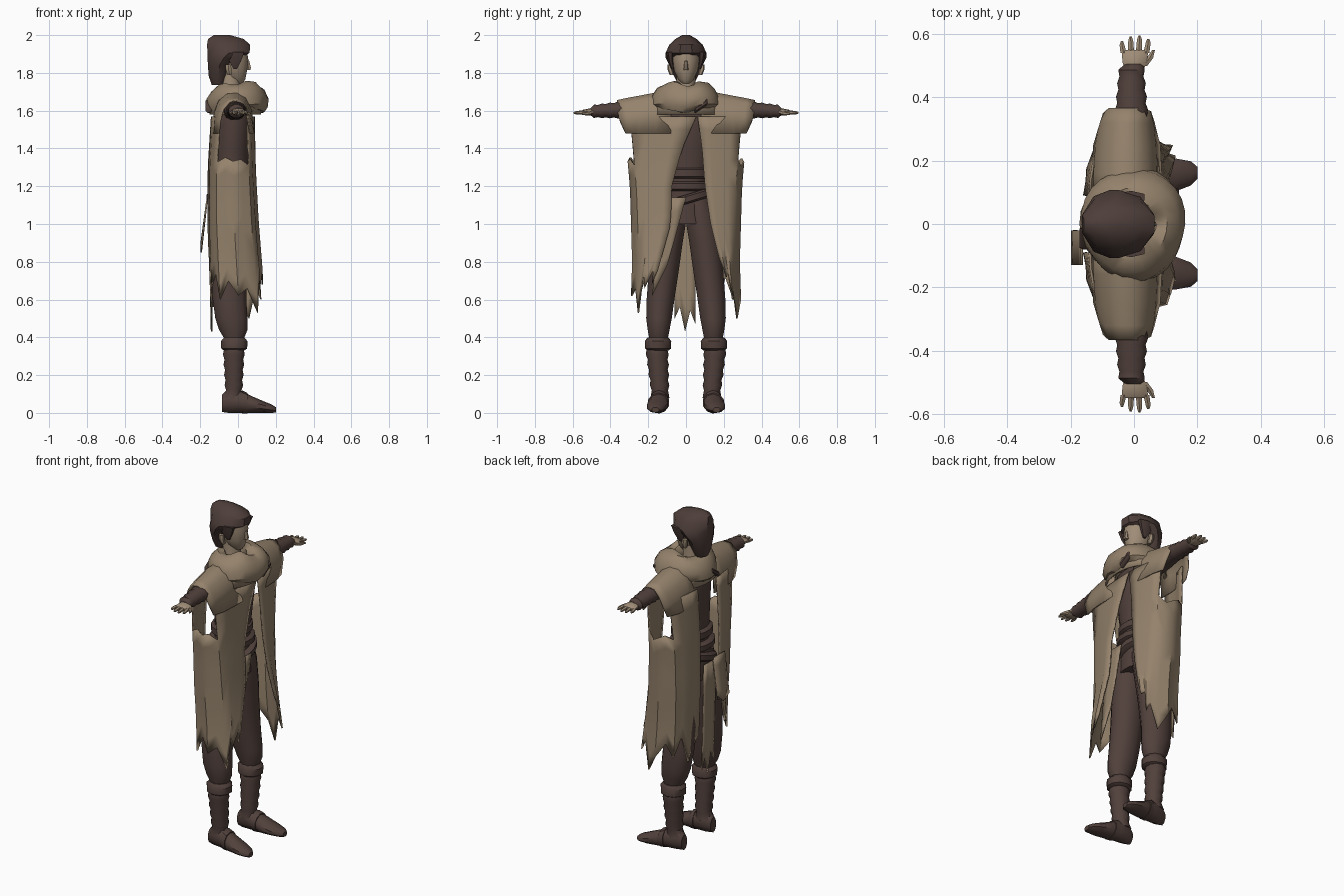
import bpy, bmesh, math
from mathutils import Vector

def mat(name, c):
    m = bpy.data.materials.new(name)
    m.diffuse_color = (*c, 1)
    return m

CLOTH = mat("tan cloth", (0.30, 0.225, 0.15))
SKIN = mat("skin", (0.35, 0.265, 0.185))
DARK = mat("dark brown", (0.082, 0.052, 0.044))
HAIR = mat("hair brown", (0.075, 0.048, 0.041))

def finish(name, bm, m, mirror=False, thick=0, smooth=True):
    bmesh.ops.recalc_face_normals(bm, faces=bm.faces)
    me = bpy.data.meshes.new(name)
    bm.to_mesh(me)
    bm.free()
    me.materials.append(m)
    ob = bpy.data.objects.new(name, me)
    bpy.context.collection.objects.link(ob)
    if mirror:
        ob.modifiers.new("mirror", 'MIRROR').use_axis = (False, True, False)
    if thick:
        s = ob.modifiers.new("thick", 'SOLIDIFY')
        s.thickness, s.offset = thick, 0
    if smooth:
        bpy.ops.object.select_all(action='DESELECT')
        ob.select_set(True)
        bpy.context.view_layer.objects.active = ob
        bpy.ops.object.shade_smooth_by_angle(angle=math.radians(40))
    return ob

def place(axis, t, a, b):
    return {'x': (t, a, b), 'y': (a, t, b), 'z': (a, b, t)}[axis]

def loft(name, axis, rows, m, n=12, mirror=False, caps=True, tilt=(0, 0), thick=0):
    """rows: (position on axis, centre a, centre b, radius a, radius b)"""
    bm = bmesh.new()
    rings = []
    for t, a, b, ra, rb in rows:
        ring = []
        for i in range(n):
            w = 2 * math.pi * (i + .5) / n
            p = Vector(place(axis, t, a + ra * math.cos(w), b + rb * math.sin(w)))
            p.z += tilt[0] * p.x + tilt[1] * p.y
            ring.append(bm.verts.new(p))
        rings.append(ring)
    for r, s in zip(rings, rings[1:]):
        for i in range(n):
            bm.faces.new((r[i], r[(i + 1) % n], s[(i + 1) % n], s[i]))
    if caps:
        bm.faces.new(rings[0])
        bm.faces.new(rings[-1])
    return finish(name, bm, m, mirror, thick)

def sheet(name, grid, m, skip=lambda c: False, mirror=False):
    bm = bmesh.new()
    vs = [[bm.verts.new(p) for p in row] for row in grid]
    for r, s in zip(vs, vs[1:]):
        for i in range(len(r) - 1):
            q = (r[i], r[i + 1], s[i + 1], s[i])
            if not skip((sum((v.co for v in q), Vector()) / 4, i)):
                bm.faces.new(q)
    return finish(name, bm, m, mirror, 0.008)

def lerp(tab, z):
    """piecewise linear lookup, table sorted by falling z"""
    for (z0, v0), (z1, v1) in zip(tab, tab[1:]):
        if z >= z1:
            k = min(1, (z0 - z) / (z0 - z1))
            return v0 + (v1 - v0) * k
    return tab[-1][1]

# feet, wrapped boots and cuffs
loft("shoe", 'x', [(-.085, .138, .05, .028, .045), (-.05, .138, .065, .045, .065),
     (.01, .142, .06, .05, .06), (.07, .148, .045, .056, .045), (.13, .155, .032, .055, .032),
     (.18, .16, .022, .04, .022), (.2, .162, .016, .02, .014)], DARK, 10, True)
shaft = [(.08, -.03, .138, .055, .05)]
for i in range(9):
    z = .12 + i * .027
    r = .043 + .012 * i / 8 + (.007 if i % 2 else 0)
    shaft.append((z, -.022, .138 + .002 * i, r, r))
loft("boot_wraps", 'z', shaft, DARK, 10, True)
loft("boot_cuff", 'z', [(.33, -.02, .148, .055, .055), (.34, -.02, .148, .072, .068),
     (.38, -.02, .148, .074, .07), (.4, -.02, .148, .055, .055)], DARK, 10, True)
loft("shoe_strap", 'x', [(.02, .143, .058, .054, .062), (.05, .146, .052, .059, .054)], DARK, 10, True)
# trousers
loft("trouser_leg", 'z', [(.39, -.02, .145, .052, .05), (.44, -.025, .145, .078, .06),
     (.5, -.035, .143, .088, .07), (.6, -.045, .135, .092, .076), (.75, -.05, .118, .098, .082),
     (.9, -.045, .1, .1, .085), (1.05, -.04, .075, .1, .085), (1.15, -.04, .06, .09, .07)], DARK, 12, True)
# torso and belts
loft("torso", 'z', [(1.0, -.04, 0, .1, .14), (1.12, -.04, 0, .1, .125), (1.25, -.035, 0, .09, .11),
     (1.4, -.03, 0, .095, .13), (1.52, -.025, 0, .1, .15), (1.62, -.025, 0, .085, .15),
     (1.67, -.03, 0, .06, .08)], DARK, 16)
for name, z, h, tilt, r in (("waist_sash", 1.27, .03, 0, .108), ("belt", 1.2, .025, 0, .12),
                            ("slung_belt", 1.13, .025, .3, .13)):
    loft(name, 'z', [(z - h, -.04, 0, r - .015, r + .005), (z - h * .6, -.04, 0, r, r + .02),
         (z + h * .6, -.04, 0, r, r + .02), (z + h, -.04, 0, r - .015, r + .005)], DARK, 16, tilt=(0, tilt))
# arms with wrapped forearms
arm = [(.1, -.02, 1.6, .06, .055), (.24, -.015, 1.605, .058, .052)]
for i in range(8):
    r = .05 - .0018 * i + (.006 if i % 2 else 0)
    arm.append((.34 + i * .021, -.008, 1.604 - .001 * i, r, r * .85))
arm.append((.505, 0, 1.595, .03, .02))
loft("wrapped_arm", 'y', arm, DARK, 12, True)
# hands
loft("palm", 'y', [(.48, 0, 1.594, .028, .018), (.51, .002, 1.593, .04, .019),
     (.545, .003, 1.591, .044, .014), (.55, .003, 1.59, .038, .01)], SKIN, 10, True)
for i, tip in enumerate((.578, .592, .595, .585)):
    x = -.033 + i * .024
    loft("finger", 'y', [(.54, x, 1.591, .011, .011), (tip - .012, x * 1.15, 1.589, .009, .009),
         (tip, x * 1.15, 1.588, .004, .004)], SKIN, 6, True)
loft("thumb", 'y', [(.5, .03, 1.59, .014, .013), (.525, .05, 1.585, .012, .011),
     (.55, .062, 1.583, .005, .005)], SKIN, 6, True)
# neck, face, ears, hair
loft("neck", 'z', [(1.6, -.04, 0, .065, .065), (1.68, -.04, 0, .052, .05), (1.8, -.04, 0, .055, .05)], SKIN, 10)
loft("face", 'z', [(1.745, -.005, 0, .03, .022), (1.765, -.012, 0, .052, .042), (1.81, -.03, 0, .08, .064),
     (1.87, -.035, 0, .093, .075), (1.92, -.04, 0, .09, .075)], SKIN, 12)
loft("nose", 'z', [(1.815, .052, 0, .014, .013), (1.825, .055, 0, .016, .012), (1.865, .052, 0, .008, .007)], SKIN, 6)
loft("ear", 'z', [(1.79, -.045, .075, .012, .012), (1.82, -.05, .085, .018, .014),
     (1.845, -.052, .085, .016, .012)], SKIN, 6, True)
loft("hair", 'z', [(1.735, -.105, 0, .035, .04), (1.78, -.105, 0, .052, .062), (1.84, -.098, 0, .065, .088),
     (1.88, -.075, 0, .09, .108), (1.905, -.05, 0, .117, .108), (1.95, -.05, 0, .12, .088),
     (1.98, -.065, 0, .098, .055), (2.0, -.085, 0, .045, .02)], HAIR, 10)
loft("sideburn", 'z', [(1.82, -.015, .07, .01, .008), (1.86, -.015, .08, .035, .014),
     (1.91, -.01, .085, .05, .02)], HAIR, 6, True)

# cowl: folded ring of cloth, dipping at the throat
bm = bmesh.new()
N, K = 28, 10
ring = []
for i in range(N):
    a = 2 * math.pi * i / N
    ca, sa = math.cos(a), math.sin(a)
    d = (a + math.pi) % (2 * math.pi) - math.pi
    zc = 1.675 + .012 * ca - .03 * math.exp(-(d / .45) ** 2)
    row = []
    for j in range(K):
        b = 2 * math.pi * j / K
        r = .056 + .006 * math.sin(3 * a + 2 * b)
        R = .108 + r * math.cos(b) - .35 * r * math.sin(b)
        row.append(bm.verts.new((R * ca - .002, R * 1.08 * sa, zc + r * 1.3 * math.sin(b))))
    ring.append(row)
for i in range(N):
    for j in range(K):
        r, s = ring[i], ring[(i + 1) % N]
        bm.faces.new((r[j], s[j], s[(j + 1) % K], r[(j + 1) % K]))
finish("cowl", bm, CLOTH)
loft("mantle", 'z', [(1.7, -.01, 0, .1, .12), (1.64, -.01, 0, .13, .18), (1.58, -.015, 0, .135, .2)],
     CLOTH, 20, caps=False, thick=.008)

# shoulder drapes over the arms
arch = [(-.125, 1.48), (-.118, 1.57), (-.095, 1.635), (-.05, 1.675), (.0, 1.68), (.045, 1.655), (.075, 1.59), (.09, 1.48)]
grid = []
for y, dz, k in ((.08, .02, 1), (.16, .012, 1), (.25, -.005, .95), (.32, -.018, .87), (.365, -.028, .75)):
    grid.append([(x * k - .006, y - .045 * max(0, 1.62 - z) / .14 * (y > .3), z + dz * (z > 1.5))
                 for x, z in arch])
sheet("shoulder_drape", grid, CLOTH, mirror=True)

# cape side panels with ragged hems and open armholes
OUT = [(1.56, .325), (1.4, .31), (1.2, .29), (.8, .275), (.4, .285)]
FRONT = [(1.56, .085), (1.3, .09), (1.0, .105), (.4, .15)]
REAR = [(1.56, -.14), (1.3, -.155), (1.0, -.155), (.4, -.13)]
EDGE = {-1: [(1.58, -.06), (1.4, .02), (1.2, .075), (1.0, .08), (.75, .15), (.55, .24)],
        1: [(1.58, .06), (1.4, .085), (1.2, .1), (1.0, .13), (.8, .18), (.55, .25)]}
HEMS = {-1: [.68, .76, .66, .74, .53, .66, .62, .7, .6, .74, .68, .86, .84],
        1: [.82, .72, .74, .6, .66, .5, .6, .68, .6, .72, .56, .64, .7]}
for s, name in ((-1, "cape_panel_near"), (1, "cape_panel_far")):
    grid = []
    for r in range(13):
        row = []
        for c in range(13):
            z = 1.57 + (HEMS[s][c] - 1.57) * r / 12
            f, b, o, e = lerp(FRONT, z), lerp(REAR, z), lerp(OUT, z), lerp(EDGE[s], z)
            fold = .008 * math.sin(c * 2.4) * r / 12
            if c <= 4:      # front of the panel
                k = c / 4
                x, y = f - .035 * k * k + fold, e + (o - .03 - e) * k
            elif c <= 8:    # outer side
                k = (c - 4) / 4
                x, y = f - .035 + (b + .045 - f + .035) * k, o - .03 + .03 * math.sin(math.pi * k) + fold
            else:           # back of the panel
                k = (c - 8) / 4
                x, y = b + .045 * (1 - k) ** 2 + fold, o - .03 + (.09 - o + .03) * k
            row.append((x, s * y, z))
        grid.append(row)
    sheet(name, grid, CLOTH, skip=lambda q: 4 <= q[1] <= 7 and q[0].z > 1.3 + .02 * (q[1] - 4))

# hanging cloth tails at the waist
def tail(name, x0, x1, y0, y1, top, hems, lean):
    n = len(hems)
    sheet(name, [[(x0 + (x1 - x0) * r / 5, y0 + (y1 - y0) * c / (n - 1) + lean * r / 5,
                   top + (hems[c] - top) * r / 5) for c in range(n)] for r in range(6)], CLOTH)

tail("front_flap", .09, .085, -.12, .0, 1.14, (.62, .7, .78, .92), -.06)
tail("rear_tail", -.155, -.14, -.06, .05, 1.1, (.5, .56, .43, .54, .47), 0)
tail("rear_flap", -.165, -.195, -.13, -.02, 1.12, (.88, .85, .9), 0)

# toggle clasps on the cowl
for x, y, name in ((.125, .08, "front_clasp"), (-.155, -.045, "rear_clasp")):
    loft(name, 'y', [(y - .035, x, 1.6, .008, .01), (y - .03, x, 1.605, .018, .018),
         (y + .03, x, 1.645, .018, .018), (y + .035, x, 1.65, .008, .01)], DARK, 8)
